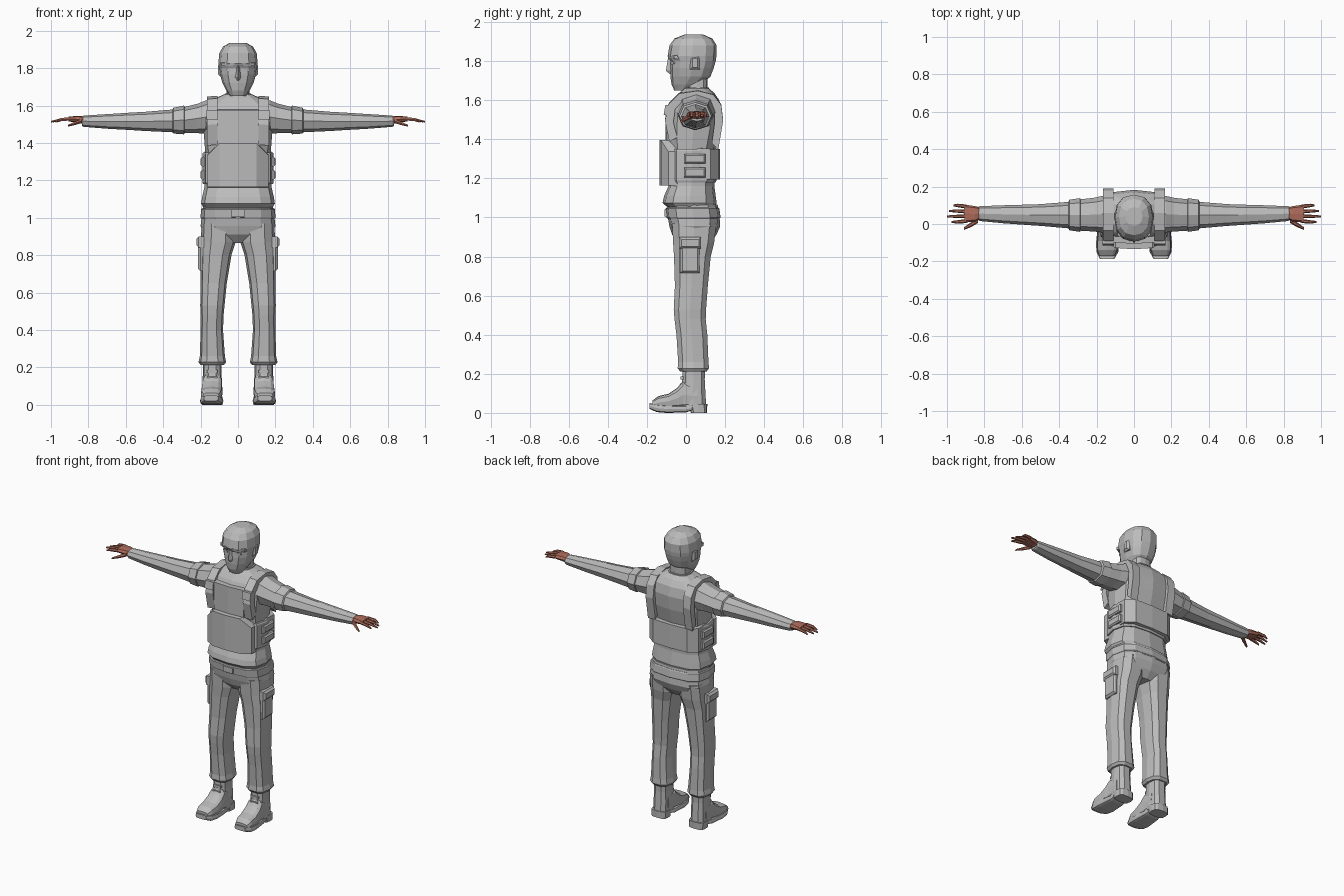
import bpy, bmesh, math
from mathutils import Vector


def material(name, rgb):
    m = bpy.data.materials.new(name)
    m.diffuse_color = (*rgb, 1)
    return m


CLOTH = material("grey_cloth", (0.5, 0.5, 0.5))
SKIN = material("reddish_skin", (0.42, 0.15, 0.105))


def solid(name, rings, mat=CLOTH, mirror=False):
    """Skin a list of equal-length point rings, cap both ends, optionally mirror over x."""
    for s, tag in ((1, "_left"), (-1, "_right")) if mirror else ((1, ""),):
        bm = bmesh.new()
        rows = [[bm.verts.new((p[0] * s, p[1], p[2])) for p in r] for r in rings]
        n = len(rows[0])
        for a, b in zip(rows, rows[1:]):
            for i in range(n):
                j = (i + 1) % n
                bm.faces.new((a[i], a[j], b[j], b[i]))
        bm.faces.new(rows[0])
        bm.faces.new(rows[-1])
        bmesh.ops.recalc_face_normals(bm, faces=bm.faces)
        me = bpy.data.meshes.new(name + tag)
        bm.to_mesh(me)
        bm.free()
        me.materials.append(mat)
        bpy.context.collection.objects.link(bpy.data.objects.new(name + tag, me))


def ring(axis, pos, alo, ahi, blo, bhi, n=12, e=0.7):
    """Rounded ring across one axis, filling the given limits of the other two."""
    pts = []
    for k in range(n):
        t = 2 * math.pi * k / n
        c, s = math.cos(t), math.sin(t)
        a = (alo + ahi) / 2 + (ahi - alo) / 2 * math.copysign(abs(c) ** e, c)
        b = (blo + bhi) / 2 + (bhi - blo) / 2 * math.copysign(abs(s) ** e, s)
        p = [a, b]
        p.insert(axis, pos)
        pts.append(p)
    return pts


def loft(name, axis, sections, mat=CLOTH, mirror=False, n=12, e=0.7):
    solid(name, [ring(axis, *s, n=n, e=e) for s in sections], mat, mirror)


def body(name, sections, **kw):
    """Centred upright part: (z, half width, front y, back y)."""
    loft(name, 2, [(z, -w, w, f, b) for z, w, f, b in sections], **kw)


def box(name, x0, x1, y0, y1, z0, z1, mirror=False, inset=0.0):
    """Block whose outer x end can be bevelled inward."""
    def rect(x, i):
        return [(x, y0 + i, z0 + i), (x, y1 - i, z0 + i), (x, y1 - i, z1 - i), (x, y0 + i, z1 - i)]
    solid(name, [rect(x0, 0), rect(x1 - inset, 0), rect(x1, inset)], mirror=mirror)


def panel(name, sections):
    """Plate running across the body: (x, y inner, y outer, z low, z high)."""
    solid(name, [[(x, a, z0), (x, b, z0 + 0.004), (x, b, z1 - 0.004), (x, a, z1)]
                 for x, a, b, z0, z1 in sections])


# Head and neck
body("head", [(1.65, .042, -.06, .02), (1.68, .062, -.074, .075), (1.72, .083, -.08, .125),
              (1.765, .096, -.082, .142), (1.80, .101, -.08, .152), (1.825, .105, -.094, .156),
              (1.88, .10, -.085, .157), (1.915, .08, -.06, .135), (1.935, .045, -.01, .09)], e=0.85)
body("neck", [(1.60, .07, -.015, .12), (1.66, .062, 0, .11), (1.73, .058, 0, .11)])
body("collar", [(1.625, .085, -.025, .125), (1.665, .07, -.012, .118)])

# Nose, brows, eyes and ears
solid("nose", [[(-w, -.06, z), (w, -.06, z), (0, y, z)] for z, w, y in
               ((1.735, .02, -.085), (1.752, .026, -.103), (1.815, .014, -.092))])
solid("brow", [[(x, -.03, 1.81), (x, y, 1.81), (x, y - .004, 1.828), (x, -.03, 1.832)]
               for x, y in ((.02, -.09), (.088, -.058))], mirror=True)
solid("eye", [[(x, y + .03, z0), (x, y, z0), (x, y, z1), (x, y + .03, z1)]
              for x, y, z0, z1 in ((.025, -.079, 1.785, 1.795), (.045, -.074, 1.782, 1.80),
                                   (.065, -.064, 1.787, 1.796))], mirror=True)
box("ear", .07, .107, .02, .07, 1.755, 1.825, True, .012)

# Shirt
body("shirt", [(1.052, .183, -.095, .148), (1.075, .197, -.12, .157), (1.11, .192, -.112, .152),
               (1.16, .18, -.09, .145), (1.35, .175, -.09, .15), (1.45, .183, -.1, .175),
               (1.54, .19, -.095, .183), (1.60, .183, -.065, .17), (1.637, .125, -.035, .145),
               (1.66, .075, -.012, .118)])

# Vest: side band, front pouch, back plate, chest plate
body("vest_band", [(1.18, .187, -.095, .152), (1.19, .191, -.098, .156),
                   (1.34, .191, -.098, .16), (1.35, .187, -.095, .157)])
panel("front_pouch", [(s * x, -.03, y, 1.16, z) for s, x, y, z in
                      ((-1, .162, -.09, 1.34), (-1, .10, -.128, 1.40), (1, 0, -.135, 1.40),
                       (1, .10, -.128, 1.40), (1, .162, -.09, 1.34))])
panel("back_plate", [(x, .06, y, 1.19, 1.355) for x, y in
                     ((-.18, .125), (-.125, .168), (0, .174), (.125, .168), (.18, .125))])
panel("chest_plate", [(x, -.02, y, 1.39, 1.58) for x, y in
                      ((-.11, -.098), (0, -.106), (.11, -.098))])
for k, z in enumerate((1.205, 1.275)):
    box(f"side_loop_{k + 1}", .16, .2, -.01, .10, z, z + .05, True, .008)

# Shoulder straps following the chest, shoulder and back
path = [(-.085, 1.39), (-.108, 1.50), (-.088, 1.585), (-.035, 1.638), (.06, 1.652),
        (.14, 1.632), (.18, 1.58), (.19, 1.50), (.165, 1.35)]
strap = []
for y, z in path:
    d = (Vector((.05, 1.46)) - Vector((y, z))).normalized() * .045
    strap.append([(.11, y, z), (.165, y, z - .004),
                  (.165, y + d.x, z + d.y), (.11, y + d.x, z + d.y)])
solid("shoulder_strap", strap, mirror=True)
solid("strap_buckle", [[(.107, y, z), (.168, y, z), (.168, y + .03, z), (.107, y + .03, z)]
                       for y, z in ((-.114, 1.525), (-.106, 1.575))], mirror=True)

# Arms and short sleeves: (x, front y, back y, low z, high z)
loft("sleeve", 0, [(.11, -.045, .15, 1.45, 1.635), (.17, -.045, .15, 1.45, 1.628),
                   (.215, -.04, .14, 1.452, 1.61), (.285, -.036, .132, 1.452, 1.592),
                   (.288, -.042, .138, 1.446, 1.60), (.345, -.034, .13, 1.45, 1.588),
                   (.35, -.025, .12, 1.458, 1.578)], mirror=True, n=8, e=0.9)
loft("arm", 0, [(.33, -.025, .12, 1.456, 1.58), (.50, -.01, .106, 1.464, 1.566),
                (.56, -.006, .104, 1.468, 1.563), (.70, .004, .10, 1.476, 1.554),
                (.825, .016, .095, 1.486, 1.546), (.835, .022, .09, 1.492, 1.54)],
     mirror=True, n=8, e=0.9)

# Hands with four fingers and a thumb
loft("palm", 0, [(.815, .03, .085, 1.50, 1.54), (.85, .012, .096, 1.507, 1.545),
                 (.905, .008, .103, 1.515, 1.541)], SKIN, True, n=8)
for k, (y, tip) in enumerate(((.016, .975), (.042, 1.0), (.067, .99), (.093, .965))):
    fan = y + (y - .05) * .15
    loft(f"finger_{k + 1}", 0, [(.895, y - .011, y + .011, 1.519, 1.54),
                                (.945, fan - .009, fan + .009, 1.515, 1.534),
                                (tip, fan - .005, fan + .005, 1.509, 1.518)], SKIN, True, n=6, e=1)
loft("thumb", 0, [(.835, .005, .04, 1.505, 1.53), (.868, -.015, .012, 1.495, 1.517),
                  (.91, -.032, -.018, 1.486, 1.497)], SKIN, True, n=6, e=1)

# Trousers
body("hips", [(.865, .10, -.03, .12), (.91, .18, -.07, .155), (.955, .2, -.085, .175),
              (1.0, .195, -.093, .172), (1.065, .187, -.098, .162)])
body("belt", [(.995, .197, -.096, .174), (1.0, .2, -.10, .177),
              (1.045, .198, -.105, .171), (1.05, .193, -.10, .167)])
panel("belt_buckle", [(-.035, -.08, -.109, 1.0, 1.045), (.035, -.08, -.109, 1.0, 1.045)])
loft("trouser_leg", 2, [(.97, .01, .195, -.075, .16), (.87, .012, .198, -.07, .148),
                        (.80, .035, .2, -.065, .13), (.65, .06, .2, -.06, .115),
                        (.53, .072, .202, -.066, .106), (.48, .077, .2, -.062, .104),
                        (.40, .08, .2, -.052, .112), (.26, .07, .204, -.043, .118),
                        (.228, .064, .211, -.046, .121), (.212, .075, .2, -.032, .108)],
     mirror=True, n=10, e=0.75)
box("thigh_pocket", .165, .213, -.03, .072, .715, .88, True, .012)
box("pocket_flap", .165, .222, -.036, .078, .84, .90, True, .012)

# Boots
loft("boot_shaft", 2, [(.03, .085, .19, -.03, .106), (.10, .085, .19, -.03, .102),
                       (.17, .088, .188, -.022, .098), (.235, .088, .188, -.02, .10)],
     mirror=True, n=10, e=0.75)
loft("boot_foot", 1, [(.06, .085, .19, .02, .15), (-.015, .084, .192, .02, .165),
                      (-.045, .083, .196, .02, .128), (-.09, .083, .199, .02, .098),
                      (-.14, .088, .199, .02, .086), (-.172, .10, .188, .022, .064)],
     mirror=True, n=12, e=0.65)
loft("front_sole", 1, [(.03, .088, .188, .012, .035), (0, .083, .192, .002, .037),
                       (-.10, .078, .203, 0, .04), (-.15, .084, .201, .004, .045),
                       (-.186, .105, .182, .02, .05)], mirror=True, n=12, e=0.45)
loft("boot_heel", 2, [(0, .083, .193, .025, .108), (.045, .082, .194, .015, .109)],
     mirror=True, n=12, e=0.6)
for k, (y, z) in enumerate(((-.034, .10), (-.03, .135), (-.027, .17))):
    panel_z = [[(x, .0, z), (x, y, z), (x, y, z + .016), (x, .0, z + .016)] for x in (.11, .166)]
    solid(f"boot_lace_{k + 1}", panel_z, mirror=True)
